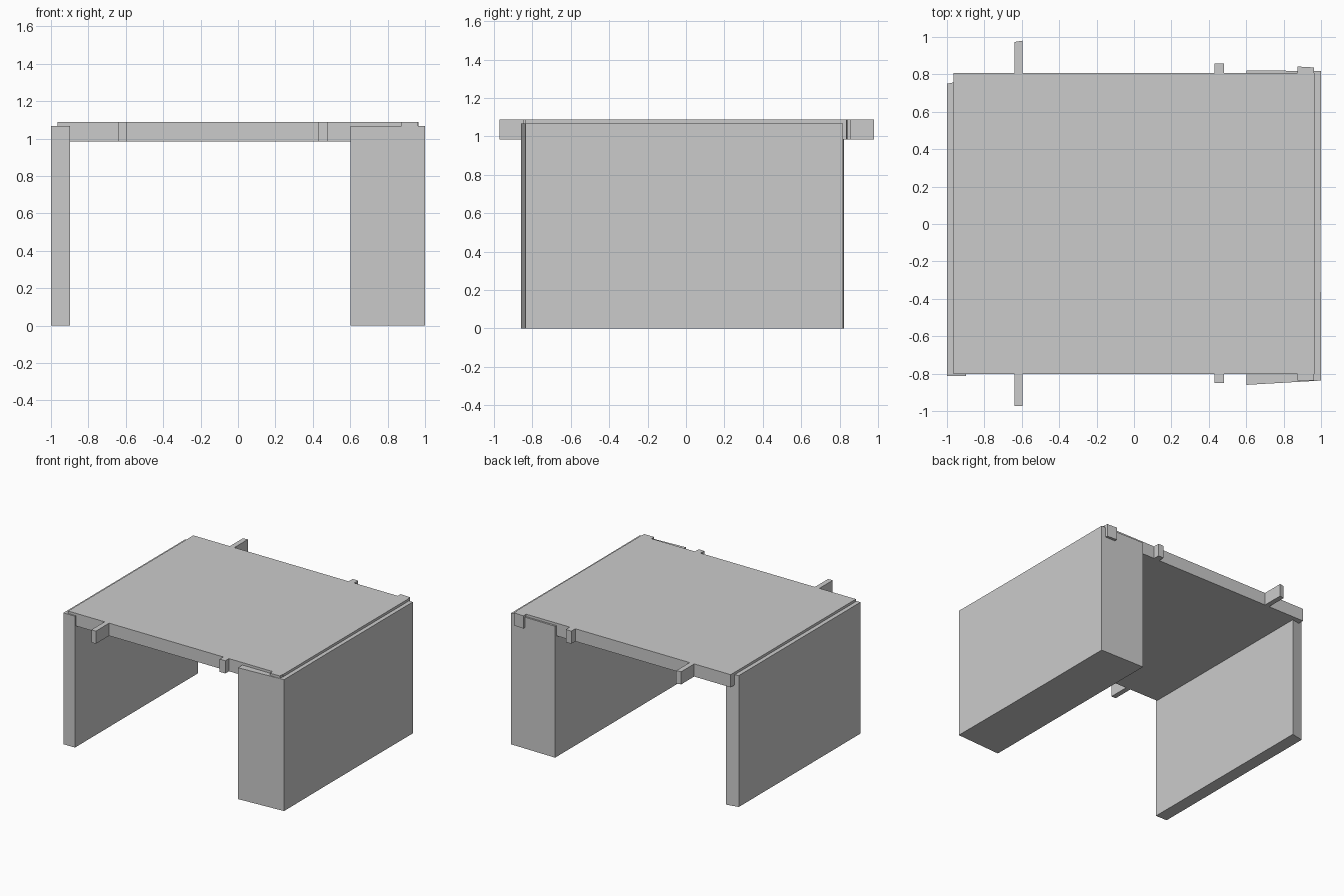
import bpy
import bmesh

if "Cube" in bpy.data.objects:
    bpy.data.objects.remove(bpy.data.objects["Cube"])


def prism(name, outline, z0, z1):
    """Extrude a plan outline (x, y) from z0 up to z1."""
    bm = bmesh.new()
    face = bm.faces.new([bm.verts.new((x, y, z0)) for x, y in outline])
    ext = bmesh.ops.extrude_face_region(bm, geom=[face])
    for v in ext["geom"]:
        if isinstance(v, bmesh.types.BMVert):
            v.co.z = z1
    bmesh.ops.recalc_face_normals(bm, faces=bm.faces)
    mesh = bpy.data.meshes.new(name)
    bm.to_mesh(mesh)
    bm.free()
    obj = bpy.data.objects.new(name, mesh)
    bpy.context.collection.objects.link(obj)
    return obj


# Beam ends flush with the slab: x0, x1, front y, back y at x0, back y at x1
beams = [(-0.638, -0.597, -0.973, 0.973, 0.98),
         (0.431, 0.481, -0.85, 0.857, 0.857),
         (0.873, 0.962, -0.837, 0.842, 0.837)]
front_y, back_y, half_x = -0.803, 0.806, 0.966

# Tabletop slab with beam ends projecting front and back
front, back = [(-half_x, front_y)], [(-half_x, back_y)]
for x0, x1, yf, yb0, yb1 in beams:
    front += [(x0, front_y), (x0, yf), (x1, yf), (x1, front_y)]
    back += [(x0, back_y), (x0, yb0), (x1, yb1), (x1, back_y)]
front.append((half_x, front_y))
back.append((half_x, back_y))
prism("tabletop", front + back[::-1], 0.985, 1.088)

# Thin panel leg on the left
prism("left_leg", [(-1.0, -0.814), (-0.897, -0.814),
                   (-0.897, 0.77), (-1.0, 0.75)], 0.0, 1.068)

# Thick, slightly skewed leg on the right
prism("right_leg", [(0.602, -0.86), (1.0, -0.837), (0.998, -0.22),
                    (1.0, 0.817), (0.602, 0.822)], 0.0, 1.068)
